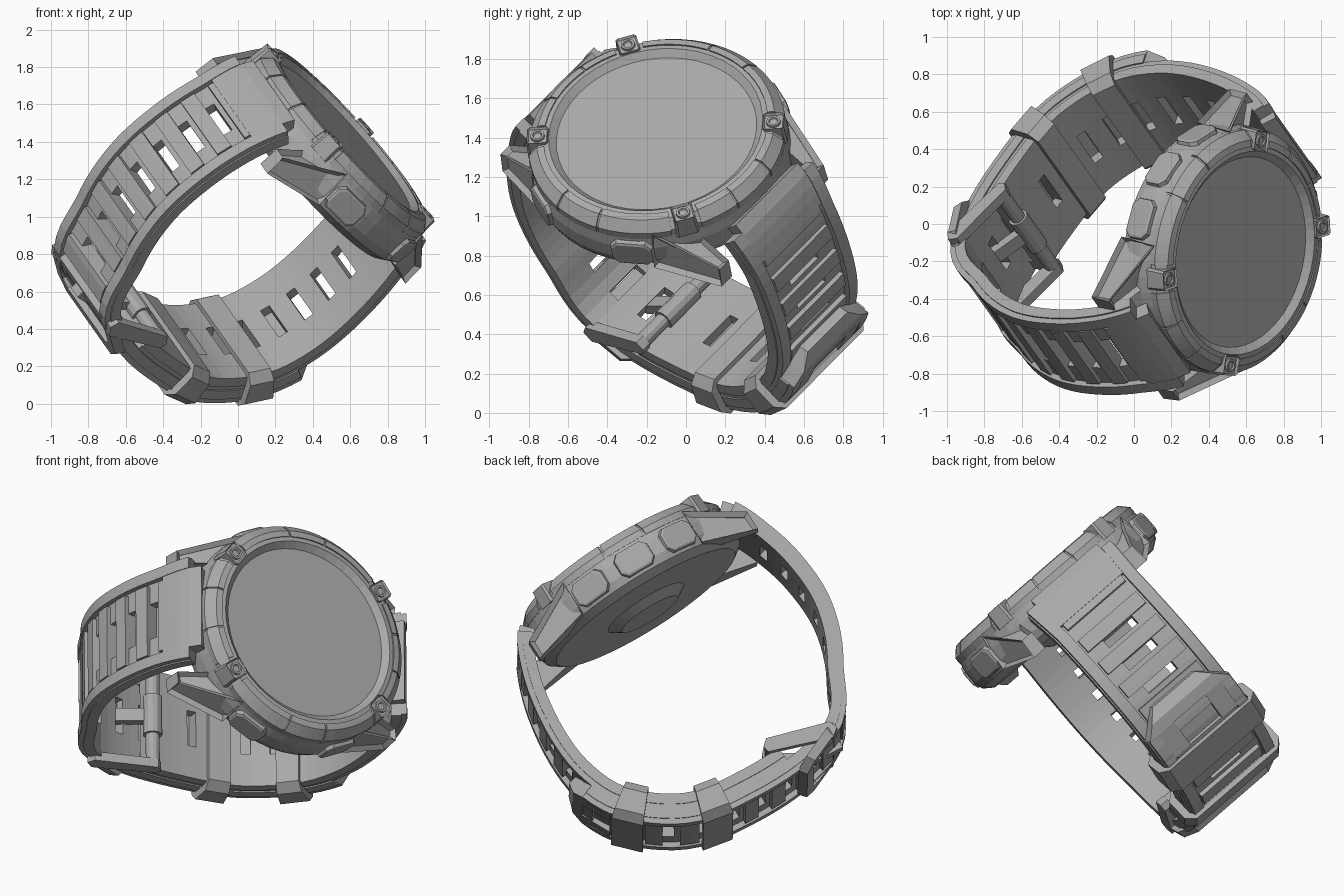
import bpy, bmesh, math
from mathutils import Vector, Matrix

if "Cube" in bpy.data.objects:
    bpy.data.objects.remove(bpy.data.objects["Cube"])

# Watch frame: x along the strap, y across it, z out of the dial
U = Vector((.505, .763, -.402)).normalized()
W = Vector((-.452, .623, .637))
W = (W - U * W.dot(U)).normalized()
N = U.cross(W)
POSE = Matrix.Translation((.57, -.15, 1.42)) @ Matrix((U, W, N)).transposed().to_4x4()
YC = .025  # sideways centre of the strap

grey = bpy.data.materials.new("grey")
grey.diffuse_color = (.4, .4, .4, 1)
grey.use_nodes = True
grey.node_tree.nodes["Principled BSDF"].inputs["Base Color"].default_value = grey.diffuse_color


def finish(bm, name, mat=Matrix()):
    bmesh.ops.recalc_face_normals(bm, faces=bm.faces)
    me = bpy.data.meshes.new(name)
    bm.to_mesh(me)
    bm.free()
    me.materials.append(grey)
    ob = bpy.data.objects.new(name, me)
    ob.matrix_world = POSE @ mat
    bpy.context.collection.objects.link(ob)
    return ob


def lathe(name, prof, seg=48, mat=Matrix()):
    bm = bmesh.new()
    vs = [bm.verts.new((r, 0, z)) for r, z in prof]
    es = [bm.edges.new(p) for p in zip(vs, vs[1:])]
    bmesh.ops.spin(bm, geom=vs + es, axis=(0, 0, 1), cent=(0, 0, 0), steps=seg, angle=math.tau)
    bmesh.ops.remove_doubles(bm, verts=bm.verts, dist=1e-4)
    return finish(bm, name, mat)


def prism(name, pts, depth, mat=Matrix(), shrink=1, inset=0, drop=0):
    """Polygon raised along z, with optional smaller top and inset top panel."""
    bm = bmesh.new()
    lo = [bm.verts.new((x, y, 0)) for x, y in pts]
    hi = [bm.verts.new((x * shrink, y * shrink, depth)) for x, y in pts]
    bm.faces.new(lo)
    top = bm.faces.new(hi)
    n = len(pts)
    for i in range(n):
        bm.faces.new((lo[i], lo[(i + 1) % n], hi[(i + 1) % n], hi[i]))
    if inset:
        bm.normal_update()
        bmesh.ops.inset_region(bm, faces=[top], thickness=inset, depth=drop)
    return finish(bm, name, mat)


def octagon(a, b, c):
    return [(a, -b + c), (a, b - c), (a - c, b), (c - a, b), (-a, b - c), (-a, c - b), (c - a, -b), (a - c, -b)]


# Case, bezel, dial and sensor
lathe("case", [(0, -.29), (.60, -.29), (.655, -.25), (.672, -.2), (.67, -.12), (.655, -.05), (.62, -.02), (.515, -.02)])
lathe("bezel", [(.515, -.02), (.655, -.055), (.652, -.02), (.61, .024), (.55, .032), (.515, .0)])
lathe("dial", [(0, 0), (.52, 0), (.52, -.02)])
lathe("back_sensor", [(0, -.335), (.19, -.335), (.255, -.29)], 24)


def arc_pad(name, a0, a1, prof):
    bm = bmesh.new()
    rows = []
    n = 6
    for i in range(n + 1):
        a = math.radians(a0 + (a1 - a0) * i / n)
        rows.append([bm.verts.new((r * math.cos(a), r * math.sin(a), z)) for r, z in prof])
    m = len(prof)
    for p, q in zip(rows, rows[1:]):
        for k in range(m):
            bm.faces.new((p[k], p[(k + 1) % m], q[(k + 1) % m], q[k]))
    bm.faces.new(rows[0])
    bm.faces.new(rows[-1])
    finish(bm, name)


# Raised bezel guards between the corner screws
for a in (0, 90, 180, 270):
    h = 30 if a % 180 == 0 else 46
    for a0, a1 in ((a - h, a - 12), (a - 11, a + 11), (a + 12, a + h)):
        arc_pad("bezel_guard", a0, a1, [(.575, .02), (.575, .037), (.612, .032), (.66, -.02), (.66, -.06), (.63, -.06)])

# Corner screws on small plates
for sx in (-1, 1):
    for sy in (-1, 1):
        ang = math.atan2(sy * .365, sx * .485)
        at = Matrix.Rotation(ang, 4, 'Z') @ Matrix.Translation((.607, 0, -.02))
        prism("screw_plate", octagon(.06, .06, .012), .115, at @ Matrix.Translation((0, 0, -.05)), .9, .008, -.012)
        lathe("screw", [(0, .058), (.02, .058), (.024, .066), (.036, .066), (.038, .04)], 12, at)

# Side buttons: three on one side, two on the other
for deg in (64, 90, 116, -63, -116):
    at = Matrix.Rotation(math.radians(deg), 4, 'Z') @ Matrix.Translation((.64, 0, -.155)) @ Matrix.Rotation(math.pi / 2, 4, 'Y')
    prism("button", octagon(.08, .115, .035), .04, at, .93, .012, .006)

# Lugs: tapering blocks with sunken panels
for sx in (-1, 1):
    for sy in (-1, 1):
        bm = bmesh.new()
        c = [(.40, .345, -.25), (.40, .56, -.25), (.40, .53, -.03), (.40, .345, -.03),
             (.73, .345, -.32), (.73, .43, -.32), (.73, .42, -.20), (.73, .345, -.20)]
        v = [bm.verts.new((x * sx, y * sy, z)) for x, y, z in c]
        f = [bm.faces.new([v[i] for i in q]) for q in
             ((0, 1, 2, 3), (4, 5, 6, 7), (0, 1, 5, 4), (1, 2, 6, 5), (2, 3, 7, 6), (3, 0, 4, 7))]
        bmesh.ops.recalc_face_normals(bm, faces=bm.faces)
        for k in (3, 4):
            bmesh.ops.inset_individual(bm, faces=[f[k]], thickness=.022, depth=-.03)
        finish(bm, "lug")

# Inner line of the strap loop, resampled by length
CTRL = [(.6, -.08), (.70, -.2), (.785, -.45), (.82, -.75), (.79, -1.0), (.68, -1.22), (.42, -1.41), (.1, -1.46),
        (-.23, -1.45), (-.5, -1.36), (-.69, -1.14), (-.79, -.85), (-.78, -.55), (-.71, -.3), (-.64, -.15), (-.56, -.06)]
P = [Vector(p) for p in CTRL]
P = [2 * P[0] - P[1]] + P + [2 * P[-1] - P[-2]]
LINE = []
for i in range(1, len(P) - 2):
    a, b, c, d = P[i - 1:i + 3]
    for k in range(12):
        t = k / 12
        LINE.append(.5 * (2 * b + (c - a) * t + (2 * a - 5 * b + 4 * c - d) * t * t + (3 * b - a - 3 * c + d) * t ** 3))
LINE.append(P[-2])
LEN = [0]
for a, b in zip(LINE, LINE[1:]):
    LEN.append(LEN[-1] + (b - a).length)
TOTAL = LEN[-1]


def on_line(s, off):
    s = min(max(s, 0), TOTAL)
    i = next(k for k in range(len(LEN) - 1) if LEN[k + 1] >= s - 1e-9)
    t = (s - LEN[i]) / (LEN[i + 1] - LEN[i])
    p = LINE[i].lerp(LINE[i + 1], t)
    d = (LINE[min(i + 2, len(LINE) - 1)] - LINE[max(i - 1, 0)]).normalized()
    return p + Vector((-d.y, d.x)) * -off if d.x * p.y - d.y * p.x < 0 else p + Vector((d.y, -d.x)) * -off


def band(name, stations, cols, lo, hi, skip=lambda i, j: False):
    """Solid band along the loop; lo/hi are offsets as functions of s, cols are y values at s."""
    bm = bmesh.new()
    cells = {(i, j) for i in range(len(stations) - 1) for j in range(len(cols(0)) - 1) if not skip(i, j)}
    cache = {}

    def vert(i, j, k):
        if (i, j, k) not in cache:
            s = stations[i]
            p = on_line(s, (lo, hi)[k](s))
            cache[i, j, k] = bm.verts.new((p.x, cols(s)[j] + YC, p.y))
        return cache[i, j, k]
    for i, j in cells:
        ring = [(i, j), (i + 1, j), (i + 1, j + 1), (i, j + 1)]
        for k in (0, 1):
            bm.faces.new([vert(*c, k) for c in ring])
        for (di, dj), a, b in (((0, -1), 0, 1), ((1, 0), 1, 2), ((0, 1), 2, 3), ((-1, 0), 3, 0)):
            if (i + di, j + dj) not in cells:
                bm.faces.new((vert(*ring[a], 0), vert(*ring[b], 0), vert(*ring[b], 1), vert(*ring[a], 1)))
    return finish(bm, name)


def half(s):
    e = min(s, TOTAL - s)
    return .31 + .015 * max(0, 1 - max(0, e - .12) / .2)


def lift(s):  # the long strap steps out over the short one
    t = min(max((2.75 - s) / .35, 0), 1)
    return .085 * t * t * (3 - 2 * t)


def strap(name, s0, s1, base, first, last):
    n = round((s1 - s0) / .055)
    st = [s0 + (s1 - s0) * i / n for i in range(n + 1)]
    hole = lambda i, j: j == 1 and i % 3 == 1 and first < st[i] < last
    up = lambda h: (lambda s: base(s) + h)
    band(name, st, lambda s: (-half(s), -.11, .11, half(s)), base, up(.06), hole)
    # Raised ribs between the holes, and side rails
    for i in range(n):
        if i % 3 == 0 and first - .12 < st[i] < last + .1:
            band(name + "_rib", [st[i] - .028, st[i] + .028, st[i] + .055], lambda s: (-.22, .22), up(.05), up(.085))
    for y in (-1, 1):
        band(name + "_rail", st, lambda s: sorted((y * (half(s) - .008), y * (half(s) - .075))), up(.05), up(.092))


strap("short_strap", .10, 2.14, lambda s: 0, .36, 1.95)
strap("long_strap", 1.04, TOTAL - .12, lift, 1.1, TOTAL - .38)

# Pointed, rimmed end of the long strap
tip = lambda s: .16 if s < .95 else .3 if s > 1.03 else .23
band("strap_tip", [.925, .98, 1.04, 1.18], lambda s: (-tip(s), -.12, .12, tip(s)), lambda s: .088,
     lambda s: .14 if s < .95 else .178, lambda i, j: j == 1 and i == 2)

# Smooth end caps where the strap meets the case
for s0, s1 in ((.06, .28), (TOTAL - .28, TOTAL - .06)):
    band("strap_end", [s0 + (s1 - s0) * i / 4 for i in range(5)], lambda s: (-.25, .25), lambda s: .0, lambda s: .088)


# Keeper loops around both layers
def keeper(s0, s1):
    bm = bmesh.new()
    rings = []
    for s in (s0, s1):
        for a, lo, hi, c in ((.36, -.03, .2, .05), (.315, -.004, .17, .02)):
            sec = [(-a, lo + c), (-a, hi - c), (c - a, hi), (a - c, hi), (a, hi - c), (a, lo + c), (a - c, lo), (c - a, lo)]
            r = []
            for y, o in sec:
                p = on_line(s, o)
                r.append(bm.verts.new((p.x, y + YC, p.y)))
            rings.append(r)
    for a, b in ((0, 1), (2, 3), (0, 2), (1, 3)):
        for k in range(8):
            m = (k + 1) % 8
            bm.faces.new((rings[a][k], rings[a][m], rings[b][m], rings[b][k]))
    finish(bm, "keeper")


keeper(1.19, 1.33)
keeper(1.60, 1.74)

# Buckle: eight-sided frame, two side arms, hinge bar and prong
pos = Vector((-.37, YC + .015, -1.58))
ax = Vector((-.44, 0, .19)).normalized()
ay = Vector((0, 1, 0))
frame = Matrix.Translation(pos) @ Matrix((ax, ay, ax.cross(ay))).transposed().to_4x4()
bm = bmesh.new()
rg = [[bm.verts.new((x, y, z)) for x, y in octagon(a, b, c)]
      for a, b, c, z in ((.18, .355, .08, -.025), (.165, .34, .075, .03), (.10, .27, .04, .03), (.10, .27, .04, -.025))]
for i in range(4):
    for k in range(8):
        m = (k + 1) % 8
        bm.faces.new((rg[i][k], rg[i][m], rg[(i + 1) % 4][m], rg[(i + 1) % 4][k]))
finish(bm, "buckle_frame", frame)

side = Matrix.Rotation(math.pi / 2, 4, 'X')
for y in (-.285, .355):
    prism("buckle_arm", [(-.13, -1.385), (-.09, -1.42), (-.10, -1.46), (-.15, -1.475), (-.46, -1.58), (-.51, -1.54), (-.49, -1.49)],
          .055, Matrix.Translation((0, y + YC, 0)) @ side)
lathe("hinge_bar", [(0, -.33), (.04, -.33), (.04, -.12), (.055, -.12), (.055, .12), (.04, .12), (.04, .33), (0, .33)], 12,
      Matrix.Translation((-.14, YC, -1.43)) @ side)
prism("prong", [(-.14, -1.46), (-.14, -1.40), (-.34, -1.52), (-.52, -1.54), (-.52, -1.59), (-.34, -1.58)], .08,
      Matrix.Translation((0, .04 + YC, 0)) @ side)
